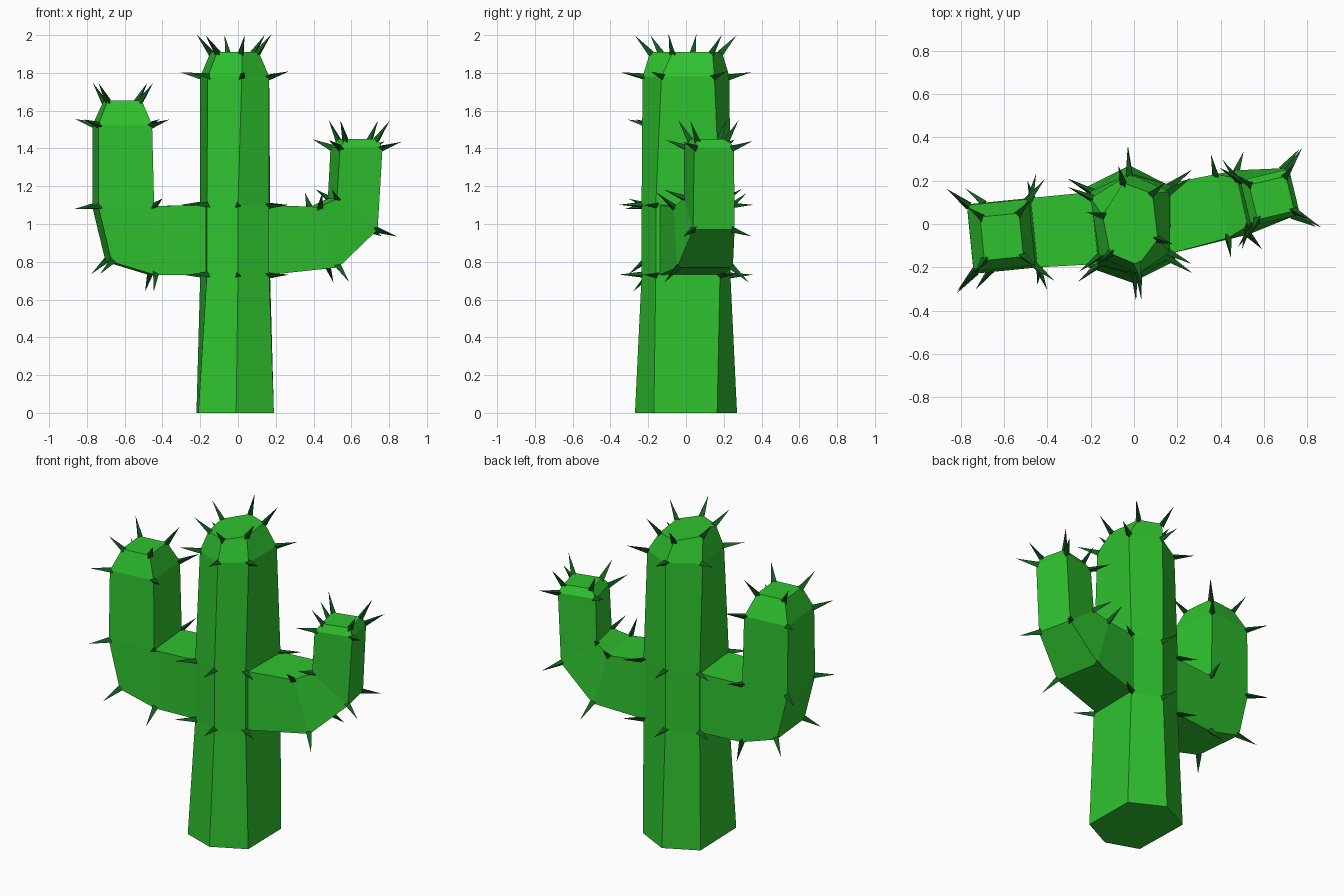
import bpy, bmesh
from mathutils import Vector

if "Cube" in bpy.data.objects:
    bpy.data.objects.remove(bpy.data.objects["Cube"])


def material(name, color):
    m = bpy.data.materials.new(name)
    m.diffuse_color = (*color, 1)
    m.use_nodes = True
    m.node_tree.nodes["Principled BSDF"].inputs["Base Color"].default_value = m.diffuse_color
    return m


GREEN = material("cactus_green", (0.028, 0.54, 0.028))
DARK = material("spine_green", (0.007, 0.11, 0.014))


def finish(bm, name, mat):
    mesh = bpy.data.meshes.new(name)
    bm.to_mesh(mesh)
    bm.free()
    mesh.materials.append(mat)
    bpy.context.collection.objects.link(bpy.data.objects.new(name, mesh))


def add_spines(name, roots, length=0.12, radius=0.02):
    bm = bmesh.new()
    for co, n in roots:
        side = n.orthogonal().normalized()
        other = n.cross(side)
        base = co - n * 0.012
        tip = bm.verts.new(co + n * length)
        ring = [bm.verts.new(base + (side * a + other * b) * radius)
                for a, b in ((1, 0), (-0.5, 0.87), (-0.5, -0.87))]
        for i in range(3):
            bm.faces.new((ring[i], ring[(i + 1) % 3], tip))
        bm.faces.new(ring[::-1])
    finish(bm, name, DARK)


def loft(name, rings, skip):
    """Skin closed rings, cap both ends, put a spine on each corner not skipped."""
    bm = bmesh.new()
    loops = [[bm.verts.new(p) for p in r] for r in rings]
    n = len(loops[0])
    for a, b in zip(loops, loops[1:]):
        for i in range(n):
            j = (i + 1) % n
            bm.faces.new((a[i], a[j], b[j], b[i]))
    bm.faces.new(loops[0][::-1])
    bm.faces.new(loops[-1])
    bmesh.ops.remove_doubles(bm, verts=bm.verts[:], dist=0.002)
    bmesh.ops.recalc_face_normals(bm, faces=bm.faces[:])
    bm.normal_update()
    roots = [(v.co.copy(), v.normal.copy()) for v in bm.verts if not skip(v.co)]
    finish(bm, name, GREEN)
    add_spines(name + "_spines", roots)


# Trunk: slightly irregular hexagon, tapered base and bevelled crown
base = [(-.01, -.27), (.19, -.17), (.185, .165), (-.02, .27), (-.22, .17), (-.21, -.2)]
mid = [(0, -.235), (.165, -.16), (.17, .18), (-.02, .235), (-.2, .15), (-.165, -.19)]
top = [(.02, -.23), (.165, -.13), (.165, .15), (-.02, .23), (-.2, .12), (-.16, -.15)]
crown = [(.02, -.19), (.11, -.07), (.085, .14), (-.05, .19), (-.145, .04), (-.11, -.135)]
levels = [(base, 0), (mid, .73), (mid, 1.1), (top, 1.78), (crown, 1.91)]
loft("trunk", [[Vector((x, y, z)) for x, y in sec] for sec, z in levels],
     lambda c: c.z < 0.1)


def arm_ring(xo, zo, xi, zi, yf, yb, k):
    """Four corners from outer and inner edge, turned a little about z by slope k."""
    ym = (yf + yb) / 2
    return [Vector((x - k * (y - ym), y + k * (x - xi), z))
            for x, z, y in ((xo, zo, yf), (xo, zo, yb), (xi, zi, yb), (xi, zi, yf))]


# Left arm: fans round its inner elbow, then rises
left = [(-.17, .73, -.17, 1.1, -.185, .15, 0),
        (-.455, .73, -.46, 1.095, -.2, .12, .1),
        (-.685, .80, -.46, 1.095, -.2, .12, .1),
        (-.755, 1.09, -.46, 1.095, -.2, .12, .1),
        (-.755, 1.525, -.47, 1.525, -.19, .115, .1),
        (-.70, 1.655, -.52, 1.655, -.15, .05, .1)]
loft("left_arm", [arm_ring(*r) for r in left], lambda c: abs(c.x) < 0.25)

# Right arm: shorter and slimmer, bending back
right = [(.155, .73, .155, 1.1, -.14, .185, 0),
         (.505, .77, .405, 1.09, -.065, .23, .18),
         (.715, .97, .5, 1.135, -.01, .21, .22),
         (.74, 1.405, .515, 1.405, -.01, .2, .24),
         (.72, 1.45, .55, 1.45, .02, .18, .24)]
loft("right_arm", [arm_ring(*r) for r in right], lambda c: abs(c.x) < 0.25)
